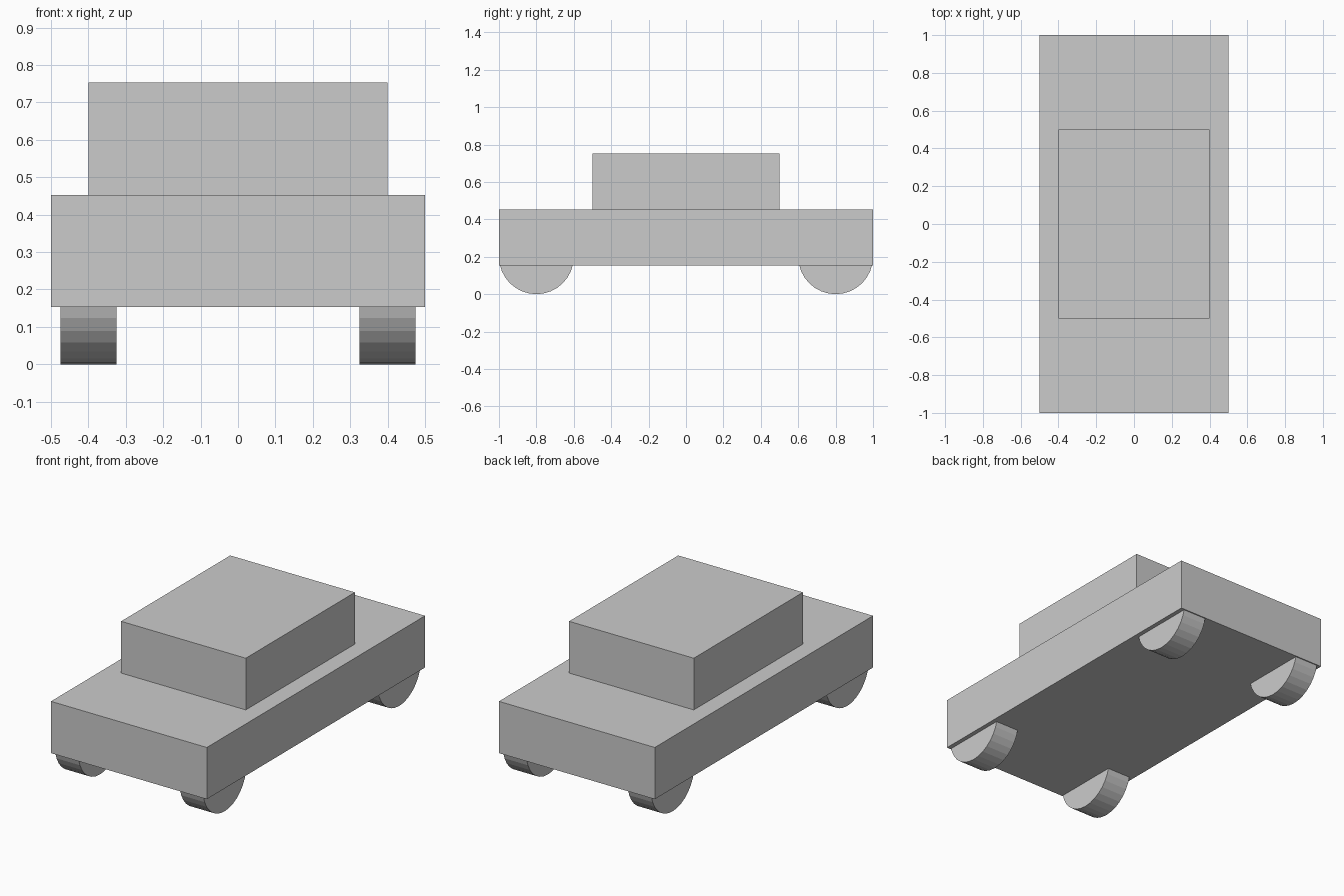
import bpy
from math import pi

if "Cube" in bpy.data.objects:
    bpy.data.objects.remove(bpy.data.objects["Cube"])


def box(name, size, centre):
    bpy.ops.mesh.primitive_cube_add(size=1, location=centre)
    ob = bpy.context.object
    ob.name = name
    ob.scale = size
    bpy.ops.object.transform_apply(location=False, rotation=False, scale=True)
    return ob


# Lower body and cabin
box("body", (1.0, 2.0, 0.3), (0, 0, 0.303))
box("cabin", (0.8, 1.0, 0.3), (0, 0, 0.603))

# Four wheels, half sunk into the body
for y, end in ((-0.8, "front"), (0.8, "back")):
    for x, side in ((-0.4, "left"), (0.4, "right")):
        bpy.ops.mesh.primitive_cylinder_add(
            vertices=32, radius=0.2, depth=0.15,
            location=(x, y, 0.2), rotation=(0, pi / 2, 0))
        bpy.context.object.name = f"{end}_{side}_wheel"
